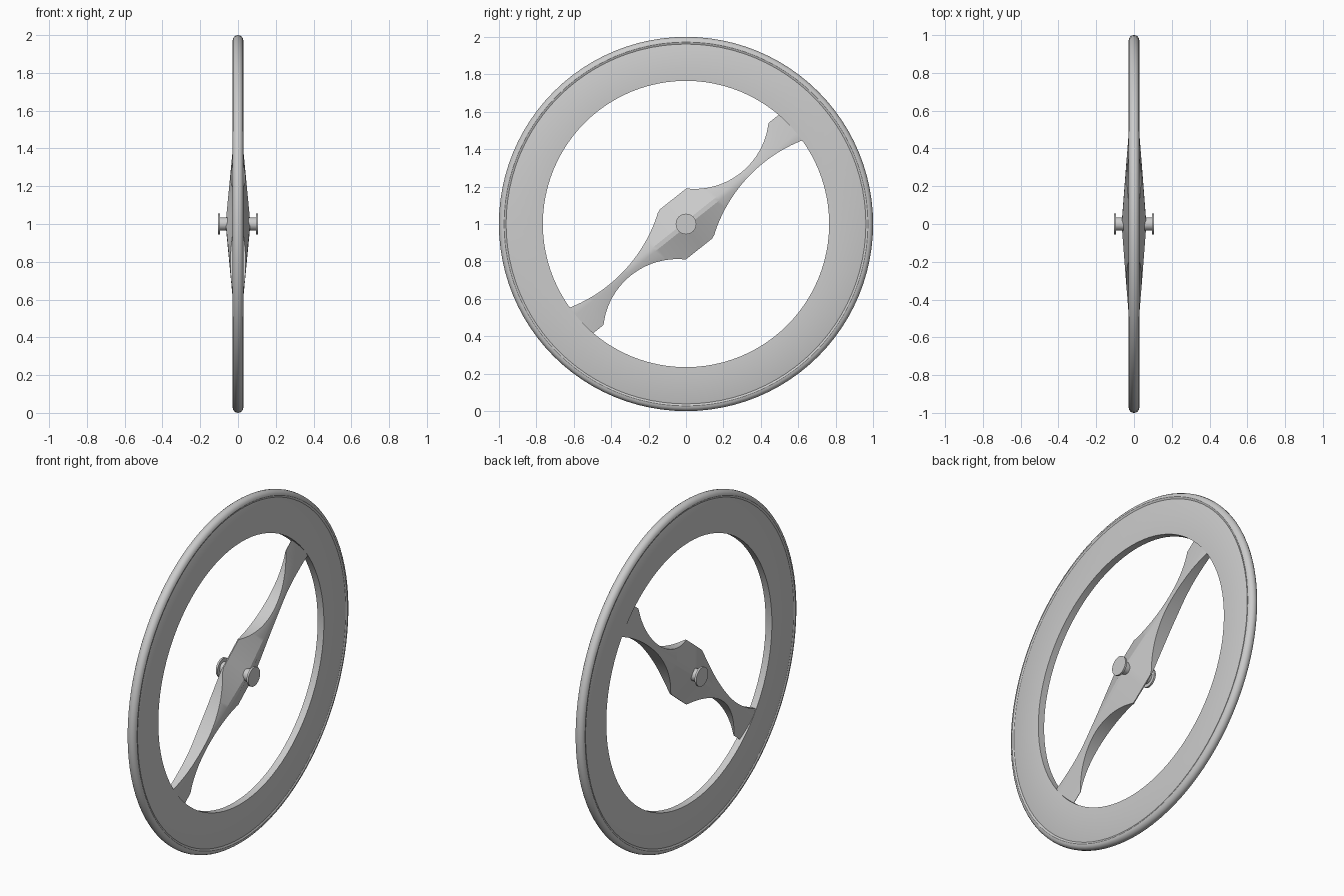
import bpy, bmesh
from math import sqrt, pi, cos, sin, radians
from mathutils import Matrix

cube = bpy.data.objects.get("Cube")
if cube:
    bpy.data.objects.remove(cube)

CENTRE = (0, 0, 1)


def finish(name, bm, angle):
    """Turn a bmesh into a shaded object at the wheel centre."""
    bmesh.ops.remove_doubles(bm, verts=bm.verts, dist=1e-5)
    bmesh.ops.recalc_face_normals(bm, faces=bm.faces)
    mesh = bpy.data.meshes.new(name)
    bm.to_mesh(mesh)
    bm.free()
    obj = bpy.data.objects.new(name, mesh)
    obj.location = CENTRE
    bpy.context.collection.objects.link(obj)
    bpy.ops.object.select_all(action='DESELECT')
    bpy.context.view_layer.objects.active = obj
    obj.select_set(True)
    bpy.ops.object.shade_smooth_by_angle(angle=radians(angle))
    return obj


def lathe(name, profile, closed, steps=96):
    """Spin an (x, radius) profile around the x axis."""
    bm = bmesh.new()
    verts = [bm.verts.new((x, 0, r)) for x, r in profile]
    pairs = list(zip(verts, verts[1:]))
    if closed:
        pairs.append((verts[-1], verts[0]))
    edges = [bm.edges.new(p) for p in pairs]
    bmesh.ops.spin(bm, geom=verts + edges, cent=(0, 0, 0), axis=(1, 0, 0),
                   angle=2 * pi, steps=steps)
    return finish(name, bm, 30)


# Rim: flat ring, a little thinner towards the inside
lathe("rim", [(-0.02, 0.765), (0.02, 0.765), (0.026, 0.955), (0.022, 0.965),
              (-0.022, 0.965), (-0.026, 0.955)], True)

# Tyre: rounded band around the rim
TYRE = 0.028
arc = [(TYRE * cos(pi * i / 8), 1 - TYRE + TYRE * sin(pi * i / 8)) for i in range(9)]
lathe("tyre", [(0.022, 0.958)] + arc + [(-0.022, 0.958)], True)

# Axle with a flange at each end
half = [(0.105, 0), (0.105, 0.055), (0.094, 0.055), (0.094, 0.035)]
lathe("axle", half + [(-x, r) for x, r in reversed(half)], False, 32)

# Spoke blade: tapered diamond bar with round scallops cut in its edges
TIP, FLAT = 0.148, 0.012


def scallop(u, centre, floor, radius):
    d = abs(u - centre)
    return floor + radius - sqrt(radius ** 2 - d ** 2) if d < radius else TIP


def top(u):
    if u > 0:
        return min(TIP, scallop(u, 0.4, 0.032, 0.398))
    return min(TIP, scallop(u, -0.53, 0.002, 0.8))


def section(u):
    """Outline of the blade at distance u along its length."""
    width = 0.065 - 0.06 * abs(u)
    hi, lo = top(u), -top(-u)
    right = []
    for v in (hi, min(FLAT, hi), max(-FLAT, lo), lo):
        slope = max(0, abs(v) - FLAT) / (TIP - FLAT)
        right.append((width * (1 - 0.95 * slope), u, v))
    return right + [(-x, y, z) for x, y, z in reversed(right)]


bm = bmesh.new()
COUNT = 78
rings = [[bm.verts.new(p) for p in section(-0.78 + 1.56 * i / COUNT)]
         for i in range(COUNT + 1)]
for a, b in zip(rings, rings[1:]):
    for k in range(len(a)):
        n = (k + 1) % len(a)
        bm.faces.new((a[k], a[n], b[n], b[k]))
bm.faces.new(rings[0])
bm.faces.new(rings[-1])
bmesh.ops.transform(bm, matrix=Matrix.Rotation(radians(38.5), 4, 'X'), verts=bm.verts)
finish("spoke_blade", bm, 20)
